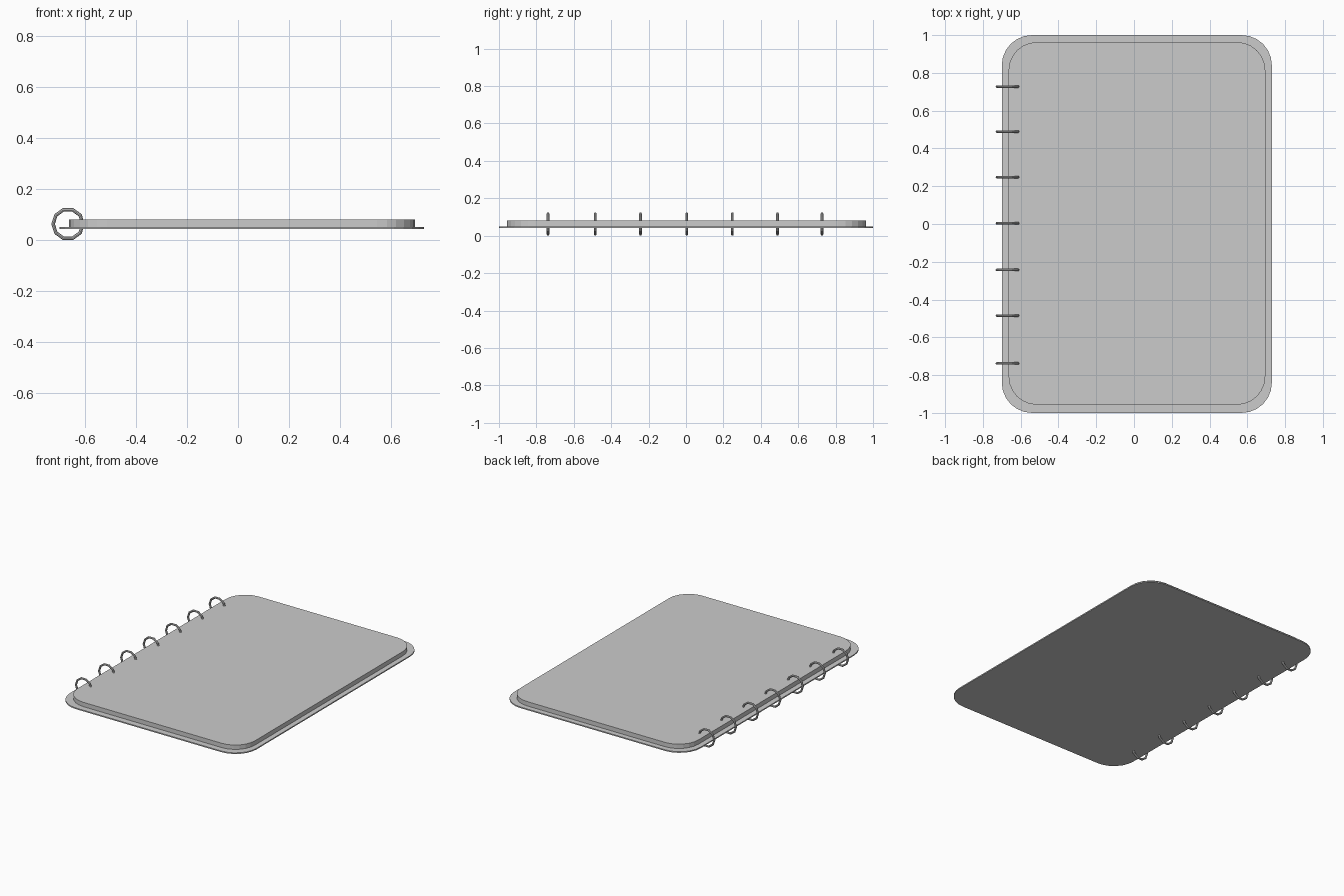
import bpy, bmesh
from math import sin, cos, pi

if "Cube" in bpy.data.objects:
    bpy.data.objects.remove(bpy.data.objects["Cube"])


def rounded_slab(name, x0, x1, y0, y1, z0, z1, r, seg=6):
    """Flat slab with rounded corners, extruded from z0 to z1."""
    bm = bmesh.new()
    corners = [(x1 - r, y1 - r), (x0 + r, y1 - r), (x0 + r, y0 + r), (x1 - r, y0 + r)]
    verts = []
    for i, (cx, cy) in enumerate(corners):
        for k in range(seg + 1):
            a = pi / 2 * (i + k / seg)
            verts.append(bm.verts.new((cx + r * cos(a), cy + r * sin(a), z0)))
    face = bm.faces.new(verts)
    top = bmesh.ops.extrude_face_region(bm, geom=[face])["geom"]
    bmesh.ops.translate(bm, vec=(0, 0, z1 - z0),
                        verts=[g for g in top if isinstance(g, bmesh.types.BMVert)])
    bmesh.ops.recalc_face_normals(bm, faces=bm.faces)
    mesh = bpy.data.meshes.new(name)
    bm.to_mesh(mesh)
    bm.free()
    obj = bpy.data.objects.new(name, mesh)
    bpy.context.collection.objects.link(obj)
    return obj


# Back cover and the block of pages on it
rounded_slab("back_cover", -0.70, 0.73, -1.0, 1.0, 0.042, 0.05, 0.16)
rounded_slab("page_block", -0.664, 0.695, -0.957, 0.963, 0.05, 0.08, 0.15)

# Binding rings: ten-sided loops through the left edge
TUBE = 0.007
for i, y in enumerate((-0.738, -0.485, -0.243, 0.004, 0.248, 0.489, 0.727)):
    bpy.ops.mesh.primitive_torus_add(
        major_segments=10, minor_segments=8,
        major_radius=0.0657 - TUBE, minor_radius=TUBE,
        location=(-0.667, y, 0.0625), rotation=(pi / 2, 0, 0))
    bpy.context.object.name = f"binding_ring_{i + 1}"
